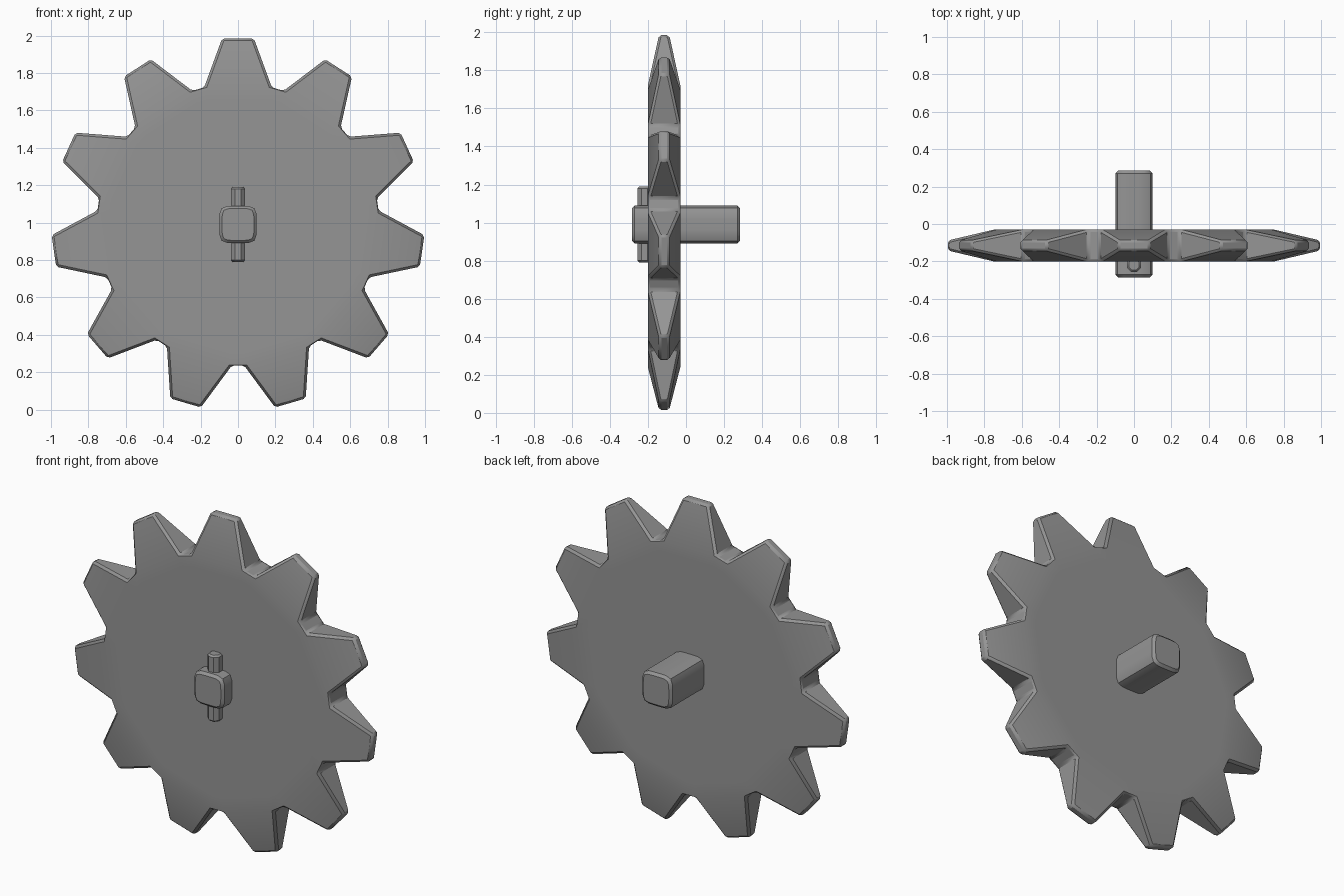
import bpy, bmesh, math
from math import sin, cos, tau, pi

CENTRE_Z = 0.99
TEETH = 11

if "Cube" in bpy.data.objects:
    bpy.data.objects.remove(bpy.data.objects["Cube"], do_unlink=True)

# Single grey metal
GREY = (0.30, 0.30, 0.30, 1)
metal = bpy.data.materials.new("grey metal")
metal.use_nodes = True
metal.diffuse_color = GREY
bsdf = next(n for n in metal.node_tree.nodes if n.type == 'BSDF_PRINCIPLED')
bsdf.inputs["Base Color"].default_value = GREY


def finish(name, bm, location, bevel, limit=40):
    """Turn a bmesh into a bevelled object with sharp edges kept."""
    bmesh.ops.recalc_face_normals(bm, faces=bm.faces)
    mesh = bpy.data.meshes.new(name)
    bm.to_mesh(mesh)
    bm.free()
    mesh.materials.append(metal)
    obj = bpy.data.objects.new(name, mesh)
    obj.location = location
    bpy.context.collection.objects.link(obj)
    mod = obj.modifiers.new("Bevel", 'BEVEL')
    mod.width = bevel
    mod.segments = 1
    mod.limit_method = 'ANGLE'
    mod.angle_limit = math.radians(limit)
    bpy.ops.object.select_all(action='DESELECT')
    obj.select_set(True)
    bpy.context.view_layer.objects.active = obj
    bpy.ops.object.shade_smooth_by_angle(angle=math.radians(32))
    return obj


# Toothed wheel: flat disc whose teeth taper in width and thickness
def build_wheel():
    root_r, tip_r, inner_r = 0.755, 0.998, 0.68
    half_disc, half_tip = 0.085, 0.027
    step = tau / TEETH
    root_a = step / 2 - math.radians(2.5)
    tip_a = math.radians(4.9)
    bm = bmesh.new()

    def vert(r, a, y):
        return bm.verts.new((r * sin(a), y, r * cos(a)))

    sides = []
    for s in (-1, 1):
        inner, root, tip = [], [], []
        for i in range(TEETH):
            for d in (-1, 1):
                inner.append(vert(inner_r, i * step + d * root_a, s * half_disc))
                root.append(vert(root_r, i * step + d * root_a, s * half_disc))
                tip.append(vert(tip_r, i * step + d * tip_a, s * half_tip))
        bm.faces.new(inner)
        for k in range(2 * TEETH):
            n = (k + 1) % (2 * TEETH)
            bm.faces.new((inner[k], inner[n], root[n], root[k]))
        sides.append((root, tip))
    (r0, t0), (r1, t1) = sides
    for i in range(TEETH):
        a, b, c = 2 * i, 2 * i + 1, (2 * i + 2) % (2 * TEETH)
        bm.faces.new((r0[a], r0[b], t0[b], t0[a]))    # front of tooth
        bm.faces.new((r1[a], r1[b], t1[b], t1[a]))    # back of tooth
        bm.faces.new((t0[a], t0[b], t1[b], t1[a]))    # tip
        for k in (a, b):
            bm.faces.new((r0[k], t0[k], t1[k], r1[k]))  # flanks
        bm.faces.new((r0[b], r0[c], r1[c], r1[b]))    # valley
    finish("toothed_wheel", bm, (0, -0.115, CENTRE_Z), 0.012)


def extrude_profile(name, points, axis, length, location, bevel):
    """Extrude a closed outline along y or z, centred on location."""
    bm = bmesh.new()
    rings = []
    for s in (-length / 2, length / 2):
        rings.append([bm.verts.new((u, s, v) if axis == 'y' else (u, v, s))
                      for u, v in points])
        bm.faces.new(rings[-1])
    for k in range(len(points)):
        n = (k + 1) % len(points)
        bm.faces.new((rings[0][k], rings[0][n], rings[1][n], rings[1][k]))
    return finish(name, bm, location, bevel, 60)


# Square shaft with softly bulging sides
def soft_square(radius, power, count):
    pts = []
    for k in range(count):
        c, s = cos(tau * k / count), sin(tau * k / count)
        r = radius / (abs(c) ** power + abs(s) ** power) ** (1 / power)
        pts.append((r * c, r * s))
    return pts


build_wheel()
extrude_profile("axle_shaft", soft_square(0.1, 5, 24), 'y', 0.57,
                (0, 0, CENTRE_Z), 0.015)

# Cross pin through the front end of the shaft
pin = [(0.041 * cos(tau * k / 8 + pi / 8), 0.041 * sin(tau * k / 8 + pi / 8))
       for k in range(8)]
extrude_profile("cross_pin", pin, 'z', 0.4, (0, -0.218, CENTRE_Z), 0.01)
